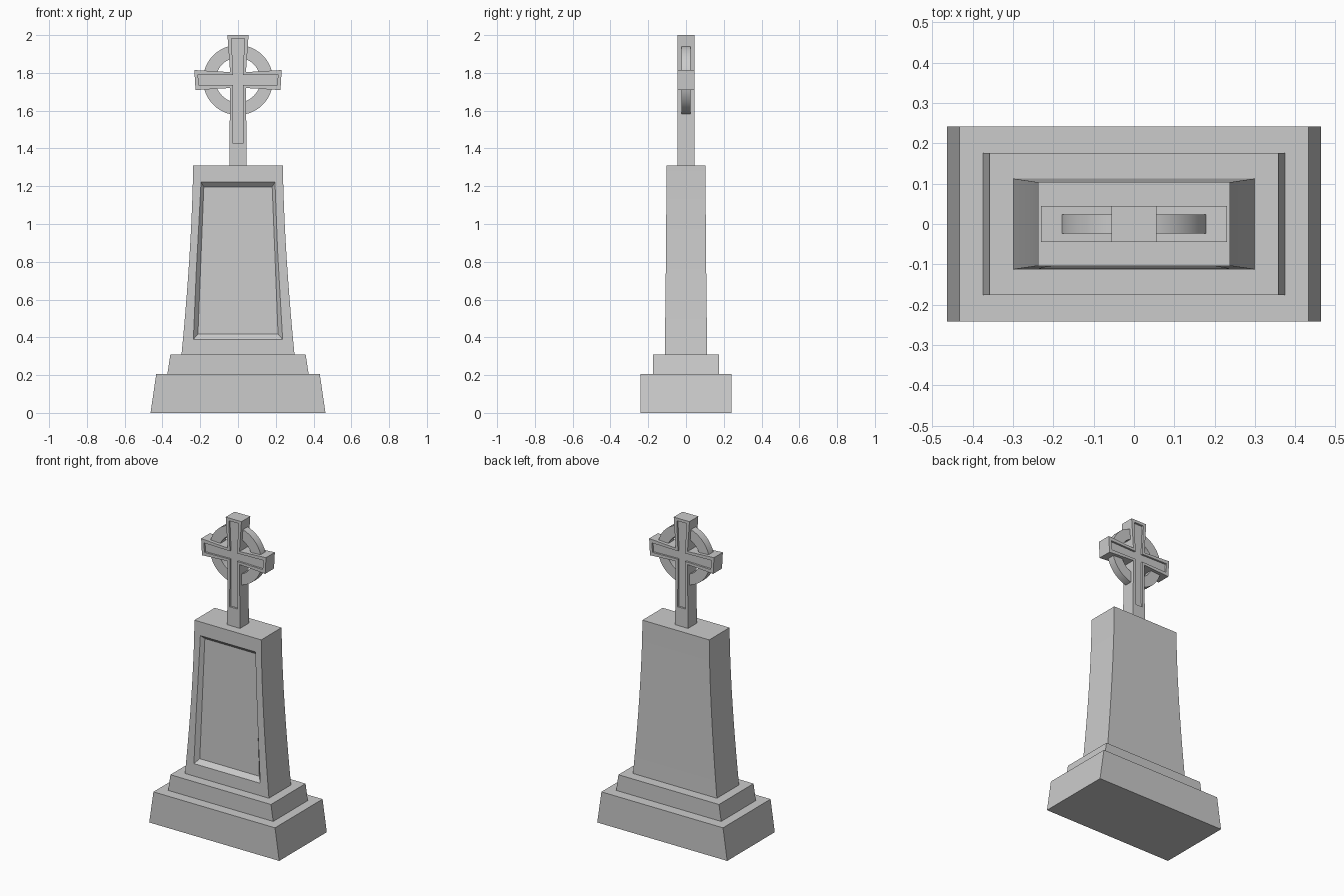
import bpy, bmesh, math

if "Cube" in bpy.data.objects:
    bpy.data.objects.remove(bpy.data.objects["Cube"])


def make_object(name, bm):
    bmesh.ops.recalc_face_normals(bm, faces=bm.faces)
    mesh = bpy.data.meshes.new(name)
    bm.to_mesh(mesh)
    bm.free()
    obj = bpy.data.objects.new(name, mesh)
    bpy.context.collection.objects.link(obj)
    return obj


def loft(name, rings):
    """Skin a stack of equal-length point loops and cap both ends."""
    bm = bmesh.new()
    loops = [[bm.verts.new(p) for p in ring] for ring in rings]
    n = len(loops[0])
    for a, b in zip(loops, loops[1:]):
        for i in range(n):
            j = (i + 1) % n
            bm.faces.new((a[i], a[j], b[j], b[i]))
    bm.faces.new(loops[0])
    bm.faces.new(loops[-1])
    return make_object(name, bm)


def rect(z, hx, hy):
    return [(-hx, -hy, z), (hx, -hy, z), (hx, hy, z), (-hx, hy, z)]


def smooth(obj):
    bpy.ops.object.select_all(action='DESELECT')
    obj.select_set(True)
    bpy.context.view_layer.objects.active = obj
    bpy.ops.object.shade_smooth_by_angle(angle=math.radians(30))


# Stepped plinth
loft("plinth_lower", [rect(0, 0.463, 0.242), rect(0.205, 0.433, 0.242)])
loft("plinth_upper", [rect(0.205, 0.374, 0.176), rect(0.31, 0.358, 0.176)])

# Tapering pillar with gently concave sides
levels = []
for i in range(11):
    t = i / 10
    k = (1 - t) ** 1.6
    levels.append(rect(0.31 + t, 0.238 + 0.061 * k, 0.1035 + 0.009 * k))
pillar = loft("pillar", levels)

# Sunken front panel with bevelled border
floor = [(-0.212, -0.086, 0.418), (0.212, -0.086, 0.418),
         (0.181, -0.079, 1.197), (-0.181, -0.079, 1.197)]
rim = [(-0.236, -0.111, 0.39), (0.236, -0.111, 0.39),
       (0.196, -0.104, 1.222), (-0.196, -0.104, 1.222)]
outside = [tuple(f + (r - f) * 1.8 for f, r in zip(a, b)) for a, b in zip(floor, rim)]
cutter = loft("panel_cutter", [floor, outside])
cutter.hide_render = True
cut = pillar.modifiers.new("panel", 'BOOLEAN')
cut.operation = 'DIFFERENCE'
cut.solver = 'EXACT'
cut.object = cutter
bpy.context.view_layer.objects.active = pillar
bpy.ops.object.modifier_apply(modifier=cut.name)
bpy.data.objects.remove(cutter)
smooth(pillar)

# Flared cross with a sunken cross-shaped face on front and back
CZ = 1.762


def cross_outline(core, arm, arm_low, arm_w, top, top_w, foot, foot_w, y):
    half = [(top_w, top), (core, CZ + core), (arm, CZ + arm_w),
            (arm_low, CZ - arm_w), (core, CZ - core), (foot_w, foot)]
    pts = half + [(-x, z) for x, z in reversed(half)]
    return [(x, y, z) for x, z in pts]


def outer(y):
    return cross_outline(0.042, 0.231, 0.225, 0.053, 2.0, 0.056, 1.31, 0.046, y)


def inner(y):
    return cross_outline(0.026, 0.212, 0.207, 0.030, 1.982, 0.034, 1.43, 0.028, y)


Y, SUNK = 0.045, 0.033
loft("cross", [inner(-SUNK), inner(-Y), outer(-Y), outer(Y), inner(Y), inner(SUNK)])

# Ring joining the cross arms
SEG = 64
bm = bmesh.new()
section = [(0.185, -0.024), (0.185, 0.024), (0.118, 0.024), (0.118, -0.024)]
loops = []
for s in range(SEG):
    a = 2 * math.pi * s / SEG
    loops.append([bm.verts.new((r * math.cos(a), y, CZ + r * math.sin(a))) for r, y in section])
for s in range(SEG):
    a, b = loops[s], loops[(s + 1) % SEG]
    for i in range(4):
        j = (i + 1) % 4
        bm.faces.new((a[i], a[j], b[j], b[i]))
smooth(make_object("cross_ring", bm))
